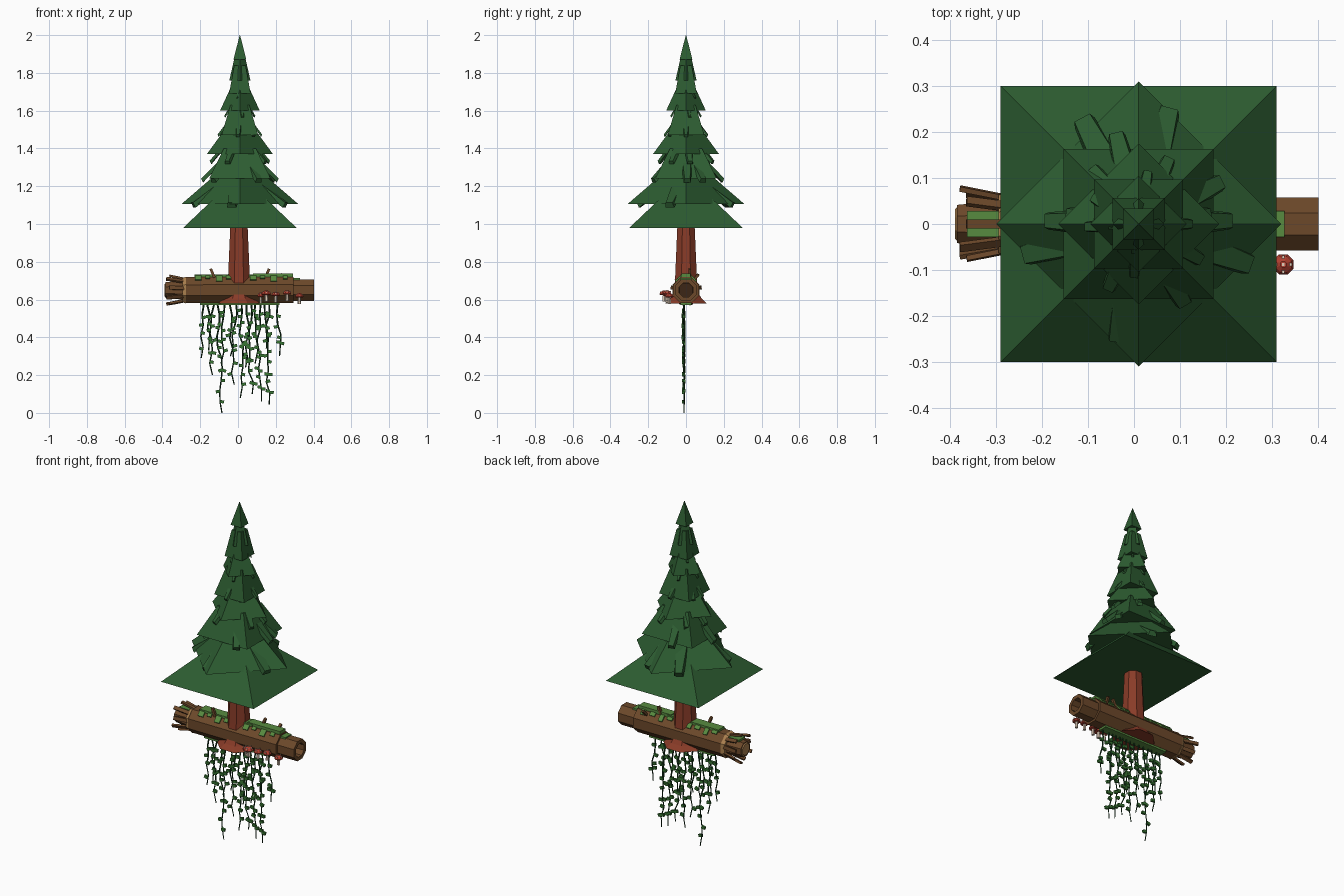
import bpy, bmesh, math, random
from mathutils import Vector, Matrix, Euler

if "Cube" in bpy.data.objects:
    bpy.data.objects.remove(bpy.data.objects["Cube"])

random.seed(4)
TX = 0.01  # tree axis x
LZ = 0.65  # log axis height


def mat(name, r, g, b):
    m = bpy.data.materials.new(name)
    m.diffuse_color = [(c / 255) ** 2.2 for c in (r, g, b)] + [1]
    m.use_nodes = True
    m.node_tree.nodes["Principled BSDF"].inputs["Base Color"].default_value = m.diffuse_color
    return m


PINE = mat("pine_green", 48, 92, 52)
BARK = mat("red_bark", 136, 62, 44)
WOOD = mat("log_brown", 108, 74, 46)
DARK = mat("hollow_dark", 62, 42, 28)
TAN = mat("pale_wood", 170, 128, 80)
MOSS = mat("moss_green", 88, 138, 66)
VINE = mat("vine_green", 28, 62, 36)
LEAF = mat("leaf_green", 58, 116, 54)
RED = mat("cap_red", 175, 66, 52)
PALE = mat("pale_stem", 225, 205, 185)


def finish(name, bm, m):
    bmesh.ops.recalc_face_normals(bm, faces=bm.faces)
    me = bpy.data.meshes.new(name)
    bm.to_mesh(me)
    bm.free()
    me.materials.append(m)
    ob = bpy.data.objects.new(name, me)
    bpy.context.collection.objects.link(ob)
    return ob


def rings(bm, profile, n, phase, M):
    """Revolve (height, radius) pairs around z, then place with matrix M."""
    loops = [[bm.verts.new(M @ Vector((r * math.cos(phase + 2 * math.pi * i / n),
                                       r * math.sin(phase + 2 * math.pi * i / n), h)))
              for i in range(n)] for h, r in profile]
    for a, b in zip(loops, loops[1:]):
        for i in range(n):
            j = (i + 1) % n
            bm.faces.new((a[i], a[j], b[j], b[i]))
    bm.faces.new(loops[0][::-1])
    bm.faces.new(loops[-1])


def lathe(name, profile, n, m, phase=0.0, M=Matrix()):
    bm = bmesh.new()
    rings(bm, profile, n, phase, M)
    return finish(name, bm, m)


def boxes(name, items, m):
    """Join boxes given as (location, size, euler)."""
    bm = bmesh.new()
    for loc, size, rot in items:
        bmesh.ops.create_cube(bm, size=1, matrix=Matrix.LocRotScale(
            Vector(loc), Euler(rot), Vector(size)))
    return finish(name, bm, m)


# Foliage tiers: bottom z, bottom reach, top z, top reach; square and diamond alternate
tiers = [(0.98, .300, 1.17, .10), (1.105, .310, 1.26, .13), (1.24, .163, 1.40, .085),
         (1.37, .175, 1.50, .08), (1.47, .097, 1.63, .05), (1.60, .105, 1.73, .045),
         (1.69, .057, 1.84, .03), (1.76, .056, 1.90, .024), (1.87, .034, 2.0, .001)]
for k, (z0, a0, z1, a1) in enumerate(tiers):
    square = k % 2 == 0
    f = math.sqrt(2) if square else 1
    lathe(f"foliage_tier_{k + 1}", [(z0, a0 * f), (z1, a1 * f)], 4, PINE,
          math.pi / 4 if square else 0, Matrix.Translation((TX, 0, 0)))

# Wedge-shaped branches poking out between tiers: bottom z, tip reach, root reach, rise, degrees
sprays = [(1.105, .262, .10, .13, (75, 118, 195, 260, 340)),
          (1.235, .205, .07, .14, (2, 27, 104, 178, 225, 300)),
          (1.33, .160, .06, .12, (8, 65, 130, 172, 245, 330)),
          (1.47, .118, .045, .10, (0, 80, 150, 183, 265, 310)),
          (1.57, .083, .03, .09, (15, 100, 190, 280)),
          (1.67, .066, .02, .08, (0, 50, 140, 185, 260))]
bm = bmesh.new()
for z, tip, root, rise, angles in sprays:
    for d in angles:
        R = Matrix.Translation((TX, 0, z)) @ Matrix.Rotation(math.radians(d), 4, 'Z')
        w, t = tip * 0.12, tip * 0.10
        pts = [(root, w, rise), (root, -w, rise), (tip, -w * .6, t * .3), (tip, w * .6, t * .3)]
        top = [bm.verts.new(R @ Vector(p)) for p in pts]
        low = [bm.verts.new(R @ Vector((x * .95, y * 1.3, h - t))) for x, y, h in pts]
        bm.faces.new(top)
        bm.faces.new(low[::-1])
        for i in range(4):
            j = (i + 1) % 4
            bm.faces.new((top[i], low[i], low[j], top[j]))
finish("foliage_branches", bm, PINE)

# Trunk with flared foot
lathe("trunk", [(.58, .118), (.605, .09), (.635, .068), (.72, .062), (.98, .05), (1.12, .044)],
      8, BARK, math.pi / 8, Matrix.Translation((TX - .005, 0, 0)))

# Fallen log, lying along x, hollow at its right end
LOG = Matrix.Translation((0, 0, LZ)) @ Matrix.Rotation(math.pi / 2, 4, 'Y')
P8 = math.pi / 8
lathe("log", [(-.28, .074), (.295, .075), (.295, .062), (.402, .062), (.402, .04), (.32, .038)],
      8, WOOD, P8, LOG)
lathe("log_hollow", [(.318, .039), (.325, .039)], 8, DARK, P8, LOG)
lathe("log_pale_ring", [(-.295, .068), (-.275, .077)], 8, TAN, P8, LOG)
lathe("log_core", [(-.385, .045), (-.29, .055)], 8, WOOD, P8, LOG)
lathe("log_core_end", [(-.39, .034), (-.384, .04)], 8, TAN, P8, LOG)

# Splinters fanning out from the broken left end
bm = bmesh.new()
for i in range(9):
    A = Matrix.Translation((0, 0, LZ)) @ Matrix.Rotation(math.tau * i / 9, 4, 'X')
    length = .105 if i % 2 else .09
    B = A @ Matrix.Translation((-.295 - length / 2 + .02, 0, .068)) @ Matrix.Rotation(.2, 4, 'Y')
    bmesh.ops.create_cube(bm, size=1, matrix=B @ Matrix.Diagonal((length, .02, .011, 1)))
finish("log_splinters", bm, WOOD)

# Short twig stubs on the log
boxes("log_twigs", [((-.135, -.03, .74), (.014, .014, .05), (0, -.4, 0)),
                    ((.155, .02, .74), (.014, .014, .05), (0, .4, 0)),
                    ((.23, .05, .715), (.014, .014, .05), (-.7, .2, 0))], WOOD)

# Moss on top, hanging down both sloping sides, and below
moss = [((-.06, 0, .724), (.34, .056, .016), (0, 0, 0)),
        ((.185, 0, .726), (.21, .05, .022), (0, 0, 0)),
        ((.31, 0, .706), (.035, .056, .014), (0, 0, 0)),
        ((-.328, 0, .702), (.07, .056, .012), (0, 0, 0)),
        ((.01, 0, .577), (.42, .056, .014), (0, 0, 0))]
for s in (-1, 1):
    for i, x in enumerate((-.21, -.16, -.10, -.05, .08, .13, .19, .25)):
        drop = (.03, .018, .038, .022)[(i + (s > 0)) % 4]
        moss.append(((x, s * (.027 + drop * .35), .722 - drop * .35),
                     (.034 - .008 * (i % 2), drop, .012), (-s * math.pi / 4, 0, 0)))
boxes("moss", moss, MOSS)

# Mushrooms along the front right
stems, caps, spots = bmesh.new(), bmesh.new(), []
for x, y, z, r in [(.12, -.10, .618, .018), (.15, -.115, .628, .028), (.20, -.10, .622, .024),
                   (.26, -.10, .63, .024), (.325, -.088, .615, .024)]:
    M = Matrix.Translation((x, y, z))
    rings(stems, [(-.038, r * .4), (0, r * .32)], 6, 0, M)
    rings(caps, [(-.004, r * .85), (.002, r), (.012, r * .75), (.019, r * .3)], 8, P8, M)
    for a in range(4):
        spots.append((M @ Vector((r * .68 * math.cos(a * 1.57), r * .68 * math.sin(a * 1.57), .013)),
                      (.006, .006, .005), (0, 0, a * 1.57)))
    spots.append((M @ Vector((0, 0, .019)), (.006, .006, .004), (0, 0, 0)))
finish("mushroom_stems", stems, PALE)
finish("mushroom_caps", caps, RED)
boxes("mushroom_spots", spots, PALE)

# Hanging vines in one plane: top x, bottom x, bottom z
vines = [(-.18, -.195, .29), (-.165, -.135, .20), (-.125, -.155, .33), (-.11, -.085, 0),
         (-.07, -.09, .26), (-.045, -.02, .15), (-.01, -.04, .30), (.02, .012, .08),
         (.045, .075, .10), (.07, .04, .24), (.09, .125, .06), (.12, .09, .26),
         (.14, .165, .045), (.165, .15, .34), (.21, .22, .30)]
cu = bpy.data.curves.new("vines", 'CURVE')
cu.dimensions = '3D'
cu.bevel_depth = .005
cu.bevel_resolution = 0
cu.use_fill_caps = True
leaves = []
for xt, xb, zb in vines:
    n = max(4, int((.58 - zb) / .055))
    sp = cu.splines.new('POLY')
    sp.points.add(n)
    for i in range(n + 1):
        t = i / n
        x = xt + (xb - xt) * t + (random.uniform(-.012, .012) if 0 < i < n else 0)
        z = .58 + (zb - .58) * t
        sp.points[i].co = (x, -.01, z, 1)
        sp.points[i].radius = 1 - .35 * t
        if 0 < i < n:
            for s in random.sample((-1, 1), random.choice((1, 1, 2))):
                leaves.append(((x + s * .01, -.012 + random.uniform(-.005, .005),
                                z + random.uniform(-.02, .02)), (.022, .012, .016),
                               (0, random.uniform(-.4, .4), 0)))
cu.materials.append(VINE)
bpy.context.collection.objects.link(bpy.data.objects.new("vines", cu))
boxes("vine_leaves", leaves, LEAF)
